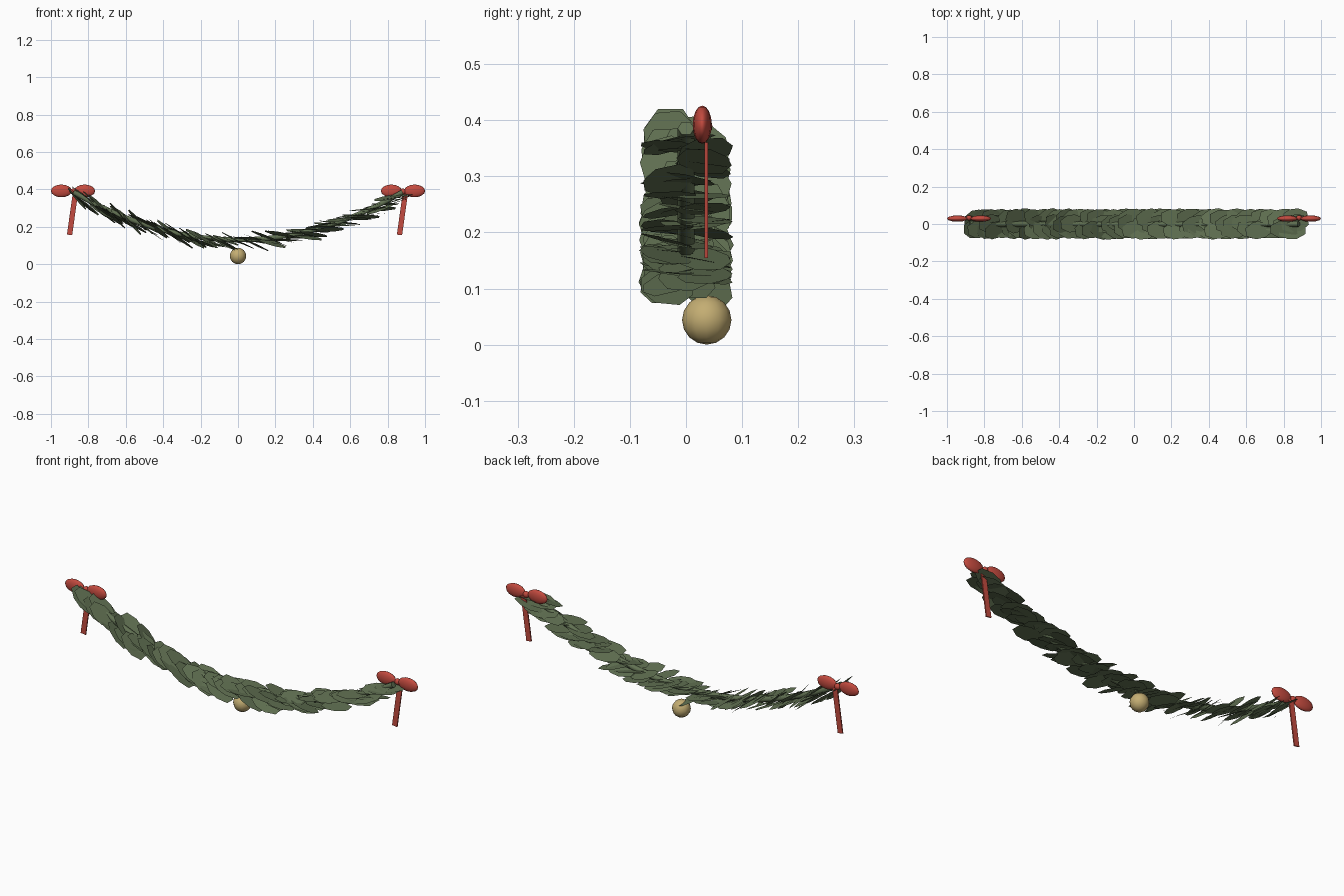
import bpy, bmesh, math, random
from mathutils import Vector, Matrix

if "Cube" in bpy.data.objects:
    bpy.data.objects.remove(bpy.data.objects["Cube"])

random.seed(11)

def material(name, rgb):
    m = bpy.data.materials.new(name)
    m.diffuse_color = (*rgb, 1)
    m.use_nodes = True
    m.node_tree.nodes["Principled BSDF"].inputs["Base Color"].default_value = m.diffuse_color
    return m

green = material("leaf_green", (0.12, 0.165, 0.085))
red = material("ribbon_red", (0.55, 0.07, 0.05))
gold = material("ornament_gold", (0.55, 0.42, 0.17))

def sag(x):
    return 0.13 + 0.33 * x * x

# hanging core rope
cu = bpy.data.curves.new("core_rope", 'CURVE')
cu.dimensions = '3D'
cu.bevel_depth = 0.015
cu.bevel_resolution = 1
cu.use_fill_caps = True
sp = cu.splines.new('POLY')
sp.points.add(24)
for i, p in enumerate(sp.points):
    x = -0.88 + 1.76 * i / 24
    p.co = (x, 0, sag(x), 1)
rope = bpy.data.objects.new("core_rope", cu)
bpy.context.collection.objects.link(rope)
cu.materials.append(green)

# overlapping flat leaves, tips pointing down towards +x
outline = [(-0.072, -0.022), (-0.025, -0.046), (0.025, -0.046), (0.072, -0.022),
           (0.072, 0.022), (0.025, 0.046), (-0.025, 0.046), (-0.072, 0.022)]
bm = bmesh.new()
stations = 40
for i in range(stations):
    for side in (-1, 0, 1):
        x = -0.86 + 1.72 * (i + side * 0.33) / (stations - 1)
        x = max(-0.86, min(0.86, x))
        pitch = -math.atan(0.66 * x) + math.radians(random.uniform(6, 30))
        lift = random.uniform(-0.034, 0.016)
        m = (Matrix.Translation((x, side * 0.032 + random.uniform(-.004, .004), sag(x) + lift))
             @ Matrix.Rotation(pitch, 4, 'Y')
             @ Matrix.Rotation(math.radians(random.uniform(-12, 12)), 4, 'Z')
             @ Matrix.Rotation(math.radians(random.uniform(-15, 15)), 4, 'X'))
        bm.faces.new([bm.verts.new(m @ Vector((a, b, 0))) for a, b in outline])
me = bpy.data.meshes.new("leaves")
bm.to_mesh(me)
bm.free()
me.materials.append(green)
bpy.context.collection.objects.link(bpy.data.objects.new("leaves", me))

def ball(name, loc, scale, mat, seg=12, rings=8):
    bpy.ops.mesh.primitive_uv_sphere_add(segments=seg, ring_count=rings, radius=1, location=loc)
    o = bpy.context.object
    o.name = name
    o.scale = scale
    o.data.materials.append(mat)
    bpy.ops.object.shade_smooth()

# bows: two loops, a knot and a hanging tail at each end
for label, s in (("left", -1), ("right", 1)):
    cx = s * 0.882
    for k, d in (("outer", s), ("inner", -s)):
        ball(f"{label}_bow_{k}_loop", (cx + d * 0.062, 0.029, 0.392),
             (0.056, 0.017, 0.034), red)
    ball(f"{label}_bow_knot", (cx, 0.033, 0.389), (0.016, 0.014, 0.016), red)
    bpy.ops.mesh.primitive_cube_add(size=1, location=(cx - 0.003, 0.036, 0.268),
                                    rotation=(0, math.radians(8), 0))
    tail = bpy.context.object
    tail.name = f"{label}_bow_tail"
    tail.scale = (0.028, 0.006, 0.225)
    tail.data.materials.append(red)

# central hanging ornament
ball("ornament", (0, 0.037, 0.044), (0.044, 0.044, 0.044), gold, 12, 8)
